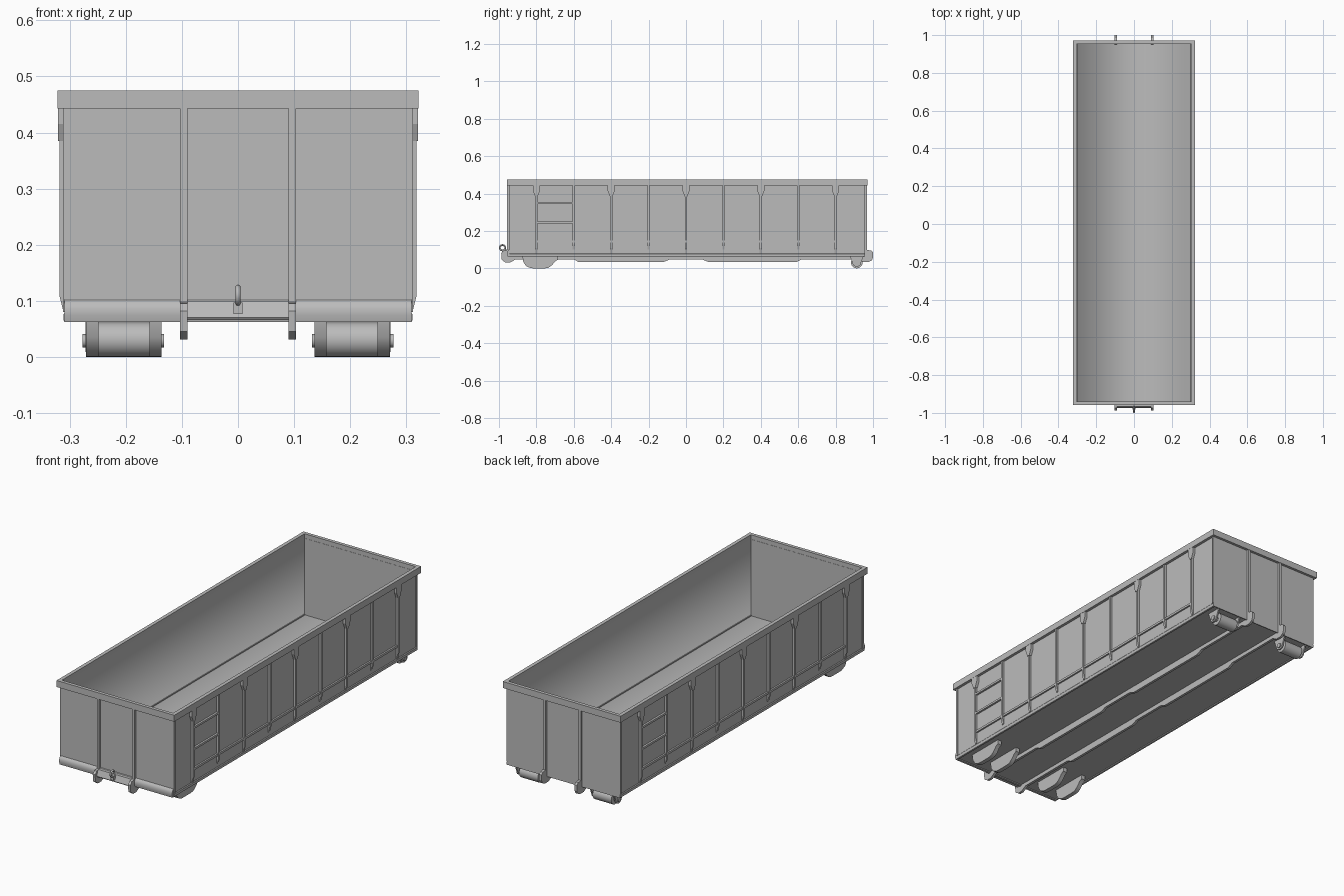
import bpy, bmesh, math
from mathutils import Vector

if "Cube" in bpy.data.objects:
    bpy.data.objects.remove(bpy.data.objects["Cube"])

grey = bpy.data.materials.new("painted grey steel")
grey.use_nodes = True
colour = (0.5, 0.5, 0.5, 1)
grey.diffuse_color = colour
grey.node_tree.nodes["Principled BSDF"].inputs["Base Color"].default_value = colour


def finish(name, bm, smooth=None, normals=True):
    if normals:
        bmesh.ops.recalc_face_normals(bm, faces=bm.faces)
    mesh = bpy.data.meshes.new(name)
    bm.to_mesh(mesh)
    bm.free()
    mesh.materials.append(grey)
    obj = bpy.data.objects.new(name, mesh)
    bpy.context.collection.objects.link(obj)
    if smooth:
        bpy.ops.object.select_all(action='DESELECT')
        bpy.context.view_layer.objects.active = obj
        obj.select_set(True)
        bpy.ops.object.shade_smooth_by_angle(angle=math.radians(smooth))
    return obj


def box(name, x, y, z):
    bm = bmesh.new()
    bmesh.ops.create_cube(bm, size=1)
    for v in bm.verts:
        v.co = [lo + (c + 0.5) * (hi - lo) for c, (lo, hi) in zip(v.co, (x, y, z))]
    return finish(name, bm)


def prism(name, points, axis, start, end, smooth=None):
    """Extrude a flat outline: axis 'x' takes (y, z) points, 'y' takes (x, z)."""
    bm = bmesh.new()
    place = (lambda p: (start, p[0], p[1])) if axis == 'x' else (lambda p: (p[0], start, p[1]))
    face = bm.faces.new([bm.verts.new(place(p)) for p in points])
    out = bmesh.ops.extrude_face_region(bm, geom=[face])
    move = Vector((end - start, 0, 0)) if axis == 'x' else Vector((0, end - start, 0))
    bmesh.ops.translate(bm, vec=move, verts=[v for v in out["geom"] if isinstance(v, bmesh.types.BMVert)])
    return finish(name, bm, smooth)


def cylinder(name, x0, x1, y, z, radius, sides=24):
    ring = [(y + radius * math.cos(a * math.tau / sides), z + radius * math.sin(a * math.tau / sides))
            for a in range(sides)]
    return prism(name, ring, 'x', x0, x1, 35)


W, F, B = 0.308, -0.945, 0.958      # wall half width, front and back wall
TOP, RIM = 0.475, 0.443

# Tub shell
box("floor_plate", (-W, W), (F, B), (0.067, 0.073))
box("front_wall", (-W, W), (F, F + 0.005), (0.067, RIM + 0.01))
box("back_wall", (-W, W), (B - 0.005, B), (0.062, RIM + 0.01))
for s, side in ((1, "left"), (-1, "right")):
    box(side + "_wall", sorted((s * W, s * (W - 0.004))), (F, B), (0.067, RIM + 0.01))

# Inner lining, shaded as one soft sweep from wall to floor to wall
bm = bmesh.new()
corners = ((-0.303, TOP - 0.002), (-0.303, 0.075), (0.303, 0.075), (0.303, TOP - 0.002))
rows = [[bm.verts.new((x, y, z)) for x, z in corners] for y in (F + 0.005, B - 0.005)]
for i in range(3):
    face = bm.faces.new((rows[0][i], rows[0][i + 1], rows[1][i + 1], rows[1][i]))
    face.smooth = True
finish("tub_lining", bm, normals=False)

# Top rim
for s, side in ((1, "left"), (-1, "right")):
    box(side + "_rim", sorted((s * 0.322, s * 0.304)), (-0.958, 0.971), (RIM, TOP))
box("front_rim", (-0.304, 0.304), (-0.958, -0.941), (RIM, TOP))
box("back_rim", (-0.304, 0.304), (0.954, 0.971), (RIM, TOP))

# Rounded front sill and back sill
sill = [(F + 0.004, 0.102), (F, 0.102), (F - 0.007, 0.096), (F - 0.011, 0.086),
        (F - 0.011, 0.074), (F - 0.008, 0.062), (F + 0.004, 0.062)]
prism("front_sill", sill, 'x', -W - 0.001, W + 0.001, 40)


def rail_outline():
    """Side outline of a long runner with a raised nose at each end."""
    under = [(-0.985, 0.045), (-0.965, 0.031), (-0.94, 0.031), (-0.91, 0.048),
             (-0.6, 0.048), (-0.575, 0.034), (-0.12, 0.034), (-0.09, 0.046),
             (0.09, 0.046), (0.12, 0.034), (0.59, 0.034), (0.62, 0.048),
             (0.92, 0.048), (0.945, 0.033), (0.975, 0.033), (0.993, 0.042), (1.0, 0.058)]
    return under + [(1.0, 0.085), (0.99, 0.095), (0.955, 0.1), (0.95, 0.068),
                    (-0.94, 0.068), (-0.945, 0.1), (-0.975, 0.095), (-0.988, 0.082)]


for s, side in ((1, "left"), (-1, "right")):
    # Long runners and the end posts above them
    x0, x1 = sorted((s * 0.09, s * 0.103))
    prism(side + "_runner", rail_outline(), 'x', x0, x1)
    box(side + "_front_post", (x0, x1), (F - 0.011, F), (0.08, RIM))
    box(side + "_back_post", (x0, x1), (B, B + 0.011), (0.08, RIM))

    # Side sill
    lip = [(s * 0.3, 0.062), (s * 0.309, 0.062), (s * 0.311, 0.066), (s * 0.311, 0.076), (s * W, 0.08), (s * 0.3, 0.08)]
    prism(side + "_side_sill", lip, 'y', F, B)

    # Corner posts
    for end, y in (("front", F), ("back", B - 0.01)):
        box(f"{side}_{end}_corner", sorted((s * W, s * 0.312)), (y, y + 0.01), (0.08, RIM))

    # Side ribs; every second rib is longer and has a flared top gusset
    for i in range(9):
        y = -0.8 + 0.2 * i
        low = 0.08 if i % 2 == 0 else 0.1
        rib = [(s * 0.306, low), (s * 0.311, low), (s * 0.318, low + 0.028), (s * 0.318, RIM), (s * 0.306, RIM)]
        prism(f"{side}_rib_{i + 1}", rib, 'y', y - 0.006, y + 0.006)
        if i % 2 == 0:
            flare = [(y - 0.007, 0.385), (y + 0.007, 0.385), (y + 0.019, 0.415),
                     (y + 0.019, RIM), (y - 0.019, RIM), (y - 0.019, 0.415)]
            prism(f"{side}_gusset_{i + 1}", flare, 'x', s * 0.306, s * 0.321)

    # Long side bar and ladder rungs; the ladders sit at opposite ends
    box(side + "_side_bar", sorted((s * 0.306, s * 0.316)), (-0.8, 0.8), (0.139, 0.15))
    for n, z in enumerate((0.24, 0.345)):
        box(f"{side}_ladder_rung_{n + 1}", sorted((s * 0.306, s * 0.318)),
            sorted((-s * 0.8, -s * 0.6)), (z, z + 0.01))

    # Front skids: a pair of rounded shoes on each side
    shoe = [(-0.875, 0.067), (-0.87, 0.035), (-0.855, 0.012), (-0.83, 0.001), (-0.815, 0),
            (-0.755, 0), (-0.735, 0.003), (-0.715, 0.018), (-0.7, 0.037), (-0.685, 0.046), (-0.685, 0.067)]
    for n, x in enumerate((0.147, 0.26)):
        prism(f"{side}_skid_{n + 1}", shoe, 'x', s * (x - 0.011), s * (x + 0.011), 40)

    # Back roller with brackets and axle
    cylinder(side + "_roller", s * 0.15, s * 0.252, 0.913, 0.031, 0.031)
    cylinder(side + "_axle", s * 0.132, s * 0.277, 0.913, 0.029, 0.012, 12)
    for n, x in enumerate((0.137, 0.265)):
        plate = [(0.875, 0.067), (0.89, 0.03)]
        plate += [(0.913 + 0.023 * math.cos(a), 0.029 + 0.02 * math.sin(a))
                  for a in [math.pi + math.pi * k / 8 for k in range(1, 8)]]
        plate += [(0.936, 0.03), (0.95, 0.067)]
        prism(f"{side}_roller_bracket_{n + 1}", plate, 'x', s * x, s * (x + 0.007))

# Sloped hook plate between the runner noses
hook_plate = [(F - 0.005, 0.1), (-0.965, 0.1), (-0.975, 0.07), (-0.972, 0.066), (F - 0.005, 0.066)]
prism("hook_plate", hook_plate, 'x', -0.09, 0.09)

# Towing ring with its lug
box("ring_lug", (-0.008, 0.008), (-0.983, -0.962), (0.077, 0.097))
bpy.ops.mesh.primitive_torus_add(major_radius=0.0145, minor_radius=0.0045, major_segments=24,
                                 minor_segments=10, location=(0, -0.981, 0.11),
                                 rotation=(0, math.pi / 2, 0))
ring = bpy.context.object
ring.name = "towing_ring"
ring.data.materials.append(grey)
bpy.ops.object.shade_smooth_by_angle(angle=math.radians(60))
